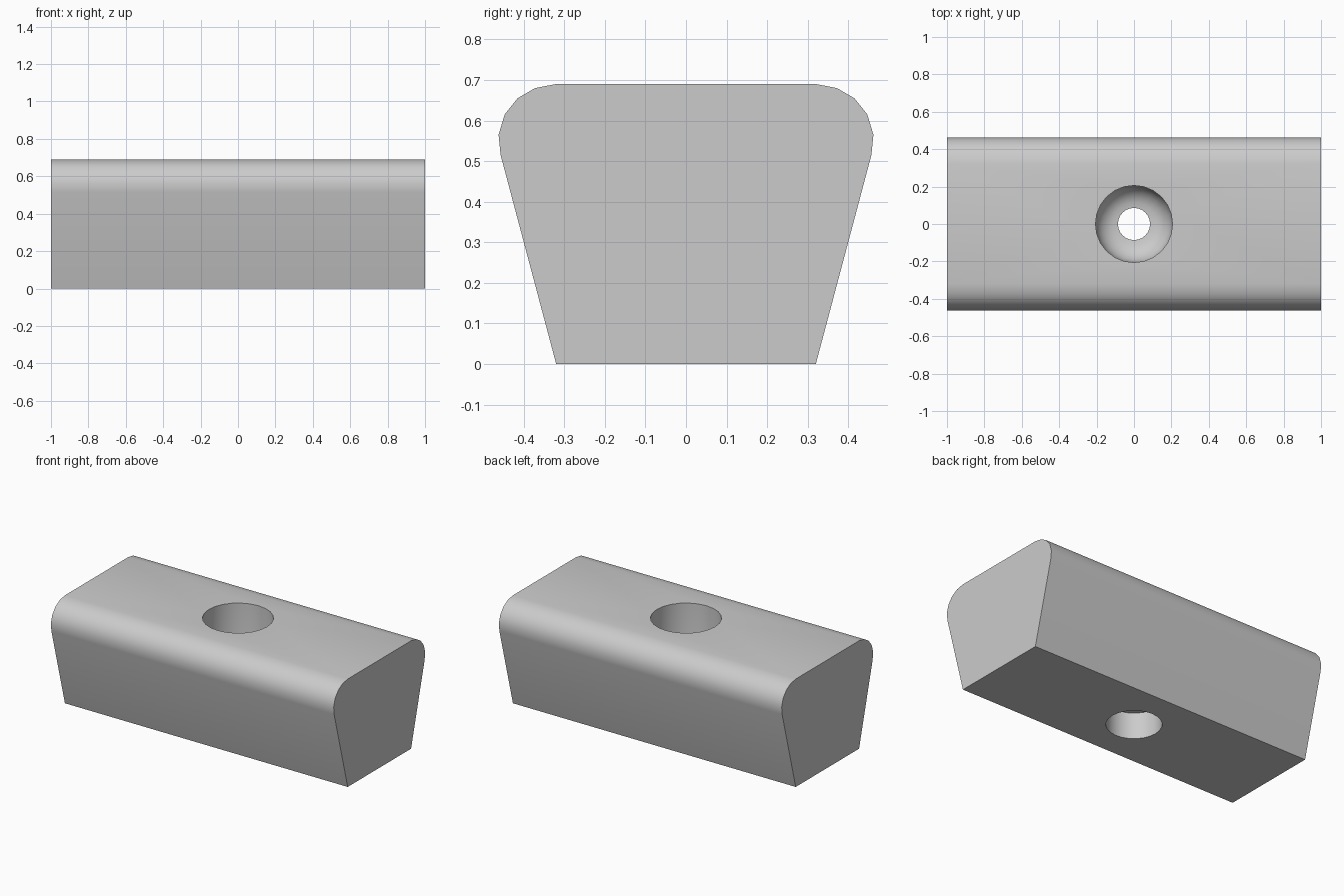
import bpy, bmesh, math
from mathutils import Vector

old = bpy.data.objects.get("Cube")
if old:
    bpy.data.objects.remove(old, do_unlink=True)

grey = bpy.data.materials.new("plain_grey")
grey.use_nodes = True
grey.diffuse_color = (0.6, 0.6, 0.6, 1)
grey.node_tree.nodes["Principled BSDF"].inputs["Base Color"].default_value = (0.6, 0.6, 0.6, 1)


def make_object(name, bm):
    bmesh.ops.recalc_face_normals(bm, faces=bm.faces)
    mesh = bpy.data.meshes.new(name)
    bm.to_mesh(mesh)
    bm.free()
    mesh.materials.append(grey)
    obj = bpy.data.objects.new(name, mesh)
    bpy.context.collection.objects.link(obj)
    return obj


# Tapered block with rounded upper shoulders, extruded along x
half = [(0.32, 0), (0.457, 0.515), (0.462, 0.565), (0.447, 0.615),
        (0.415, 0.655), (0.372, 0.68), (0.32, 0.69)]
outline = half + [(-y, z) for y, z in reversed(half)]
bm = bmesh.new()
end = bm.faces.new([bm.verts.new((-1, y, z)) for y, z in outline])
ext = bmesh.ops.extrude_face_region(bm, geom=[end])
bmesh.ops.translate(bm, vec=(2, 0, 0),
                    verts=[g for g in ext["geom"] if isinstance(g, bmesh.types.BMVert)])
block = make_object("block", bm)

# Stepped bore: lower recess, narrow passage, upper recess with a rounded floor
SIDES, HEAD, BORE, RECESS, FLOOR = 24, 0.206, 0.086, 0.16, 0.33
fillet = HEAD - BORE
profile = [(0, -0.1), (RECESS, -0.1), (RECESS, 0.167), (BORE, 0.167)]
for i in range(7):
    a = math.pi / 2 * i / 6
    profile.append((BORE + fillet * math.sin(a), FLOOR + fillet * (1 - math.cos(a))))
profile += [(HEAD, 0.8), (0, 0.8)]
bm = bmesh.new()
verts = [bm.verts.new((r, 0, z)) for r, z in profile]
edges = [bm.edges.new(pair) for pair in zip(verts, verts[1:])]
bmesh.ops.spin(bm, geom=verts + edges, cent=(0, 0, 0), axis=(0, 0, 1),
               angle=math.tau, steps=SIDES, use_duplicate=False)
bmesh.ops.remove_doubles(bm, verts=bm.verts, dist=0.0001)
cutter = make_object("bore_cutter", bm)
cutter.hide_render = True

# Cut the bore
cut = block.modifiers.new("bore", "BOOLEAN")
cut.operation = "DIFFERENCE"
cut.solver = "EXACT"
cut.object = cutter
bpy.ops.object.select_all(action="DESELECT")
block.select_set(True)
bpy.context.view_layer.objects.active = block
bpy.ops.object.modifier_apply(modifier=cut.name)
bpy.data.objects.remove(cutter, do_unlink=True)

# Smooth the curves, keep the crisp edges
bpy.ops.object.shade_smooth_by_angle(angle=math.radians(32))
